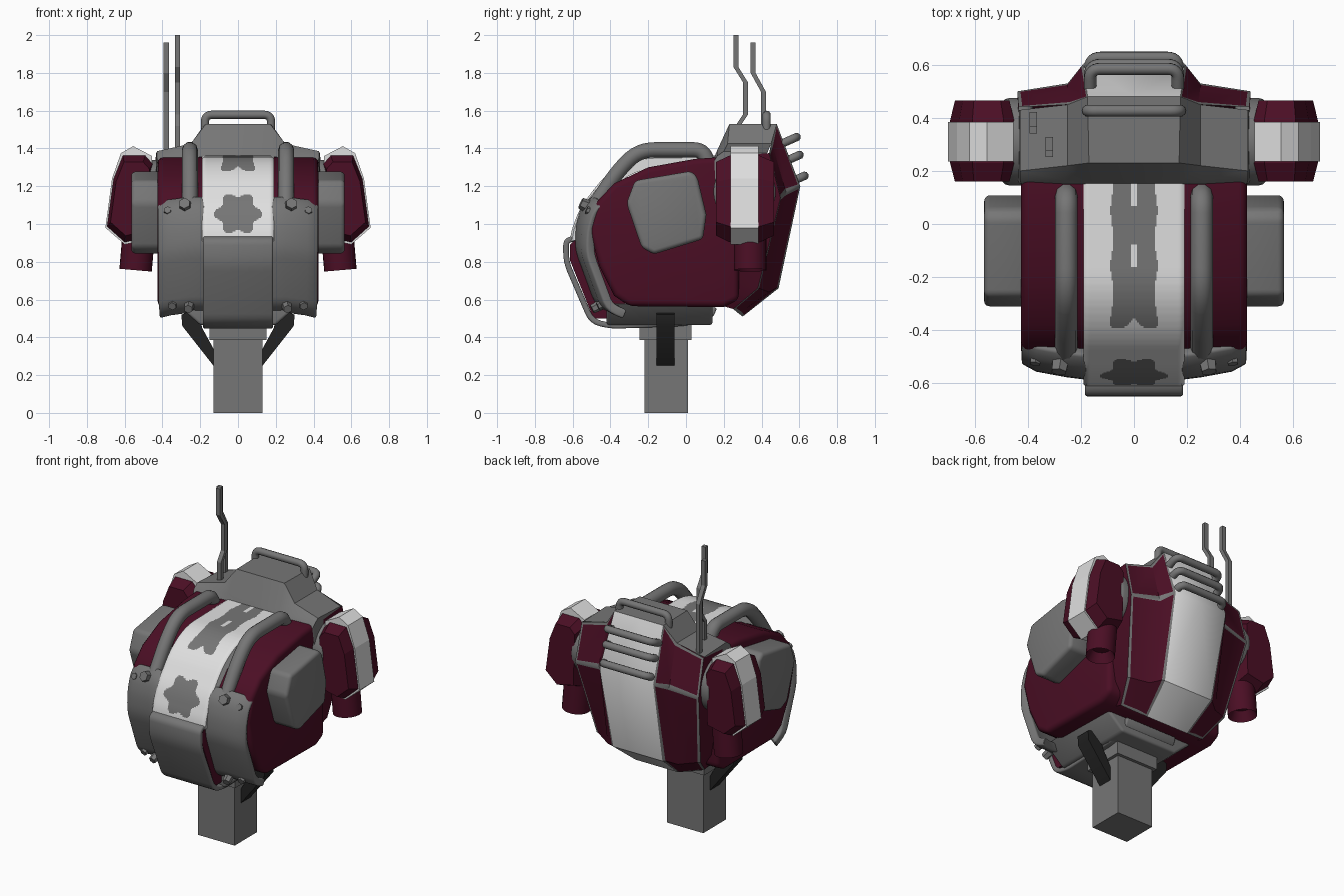
import bpy, bmesh, math
from mathutils import Vector, Matrix

if "Cube" in bpy.data.objects:
    bpy.data.objects.remove(bpy.data.objects["Cube"])

def material(name, rgb):
    m = bpy.data.materials.new(name)
    m.diffuse_color = (*rgb, 1)
    m.use_nodes = True
    m.node_tree.nodes["Principled BSDF"].inputs["Base Color"].default_value = m.diffuse_color
    return m

MAROON = material("maroon", (0.07, 0.0045, 0.018))
GRAY = material("gray", (0.18, 0.18, 0.18))
WHITE = material("off_white", (0.74, 0.74, 0.74))
BLACK = material("black", (0.016, 0.016, 0.016))

def finish(ob, mats, mirror=False, bevel=0, seg=3, thick=0, angle=35):
    """Materials, modifiers, conversion to mesh and shading."""
    bpy.context.scene.collection.objects.link(ob)
    for m in mats:
        ob.data.materials.append(m)
    if thick:
        s = ob.modifiers.new("solid", 'SOLIDIFY')
        s.thickness, s.offset = thick, 0
    if bevel:
        b = ob.modifiers.new("bevel", 'BEVEL')
        b.width, b.segments, b.limit_method = bevel, seg, 'ANGLE'
    if mirror:
        ob.modifiers.new("mirror", 'MIRROR')
    bpy.ops.object.select_all(action='DESELECT')
    ob.select_set(True)
    bpy.context.view_layer.objects.active = ob
    bpy.ops.object.convert(target='MESH')
    bpy.ops.object.shade_smooth_by_angle(angle=math.radians(angle))
    return ob

def from_bm(name, bm, mats, **kw):
    bmesh.ops.recalc_face_normals(bm, faces=bm.faces)
    me = bpy.data.meshes.new(name)
    bm.to_mesh(me)
    bm.free()
    return finish(bpy.data.objects.new(name, me), mats, **kw)

def grid(rows, cap=False, closed=False):
    """Bmesh of quads through rows of 3D points."""
    bm = bmesh.new()
    v = [[bm.verts.new(p) for p in r] for r in rows]
    n = len(v[0])
    for a, b in zip(v, v[1:]):
        for i in range(n if closed else n - 1):
            j = (i + 1) % n
            bm.faces.new((a[i], a[j], b[j], b[i]))
    if cap:
        bm.faces.new(v[0])
        bm.faces.new(v[-1])
    return bm

def prism(name, pts, axis, a, b, mat, **kw):
    """Extrude a (y,z) profile along x, or an (x,z) profile along y."""
    put = (lambda p, t: (t, p[0], p[1])) if axis == 'x' else (lambda p, t: (p[0], t, p[1]))
    bm = grid([[put(p, t) for p in pts] for t in (a, b)], cap=True, closed=True)
    return from_bm(name, bm, [mat], **kw)

def box(name, x, y0, y1, z0, z1, mat, **kw):
    return prism(name, [(y0, z0), (y1, z0), (y1, z1), (y0, z1)], 'x', -x, x, mat, **kw)

def rounded(pts, r, n=6):
    """Path with its inner corners rounded."""
    pts = [Vector(p) for p in pts]
    out = [pts[0]]
    for a, p, b in zip(pts, pts[1:], pts[2:]):
        d = min(r, (a - p).length * .49, (b - p).length * .49)
        s, e = p + (a - p).normalized() * d, p + (b - p).normalized() * d
        for i in range(n + 1):
            t = i / n
            out.append(s * (1 - t) ** 2 + p * 2 * t * (1 - t) + e * t * t)
    return out + [pts[-1]]

def pipe(name, pts, r, bend, mat, res=3, mirror=False):
    cu = bpy.data.curves.new(name, 'CURVE')
    cu.dimensions, cu.bevel_depth, cu.bevel_resolution, cu.use_fill_caps = '3D', r, res, True
    path = rounded(pts, bend) if bend else [Vector(p) for p in pts]
    s = cu.splines.new('POLY')
    s.points.add(len(path) - 1)
    for q, p in zip(s.points, path):
        q.co = (*p, 1)
    return finish(bpy.data.objects.new(name, cu), [mat], mirror=mirror, angle=50)

def resample(path, n):
    path = [Vector(p) for p in path]
    ln = [(b - a).length for a, b in zip(path, path[1:])]
    out = []
    for k in range(n + 1):
        d, i = sum(ln) * k / n, 0
        while i < len(ln) - 1 and d > ln[i]:
            d -= ln[i]
            i += 1
        out.append(path[i].lerp(path[i + 1], min(1, d / ln[i])))
    return out

# Neck post, collar and brackets
box("neck_post", .13, -.22, .01, 0, .4, GRAY)
box("neck_collar", .15, -.245, .03, .385, .5, GRAY)
prism("neck_bracket", [(.13, .25), (.13, .34), (.19, .45), (.21, .55), (.30, .52), (.295, .46)],
      'y', -.155, -.06, BLACK, mirror=True)

# Main shell and underside
prism("main_shell", [(-.47, 1.12), (-.38, 1.215), (-.2, 1.30), (.05, 1.345), (.28, 1.36), (.28, .6),
                     (.2, .56), (-.3, .565), (-.38, .62), (-.46, .78), (-.51, .97)],
      'x', -.425, .425, MAROON, bevel=.03)
prism("under_plate", [(-.33, .58), (-.2, .465), (.2, .465), (.33, .58)], 'y', -.42, .14, GRAY, bevel=.015)

# Painted white crest running over the top
crest = [Vector(p) for p in rounded([(.17, 1.362), (-.26, 1.355), (-.42, 1.27), (-.56, 1.09), (-.605, .97), (-.615, .91)], .1)]
cols = [(-.19, .15), (-.19, .02), (-.18, .003)] + [(-.17 + .34 * i / 56, 0) for i in range(57)] + \
       [(.18, .003), (.19, .02), (.19, .15)]
mid = Vector((-.05, .95))
bm = grid([[(x, *p.lerp(mid, k)) for x, k in cols] for p in resample(crest, 120)])
for f in bm.faces:
    x, y, z = f.calc_center_median()
    a = abs(x)
    stripe = y > -.39 + max(0, .035 - a) and a < .083 + .006 * math.sin(30 * y) and z > 1.2
    slit = a < .012 and (y > .07 or -.16 < y < -.08)
    u, w = x / 1.1, z - 1.055
    blob = math.hypot(u, w) < .102 * (1 + .14 * math.cos(6 * math.atan2(w, u))) and y < -.4
    f.material_index = int((stripe and not slit) or blob)
from_bm("crest", bm, [WHITE, GRAY])

# Chin guard: gray skin over a maroon core
chin = rounded([(-.59, .925), (-.635, .91), (-.635, .80), (-.50, .485), (-.40, .46), (.0, .475), (.13, .51), (.15, .56)], .05, 4)
from_bm("chin_guard", grid([[(x, *p) for x in (-.185, 0, .185)] for p in chin]), [GRAY], thick=.03, bevel=.01)
prism("chin_core", [(-.57, .93), (-.615, .89), (-.615, .81), (-.49, .5), (-.3, .5), (-.3, .93)],
      'x', -.178, .178, MAROON)

# Jaw plates with hex bolts
jaw = [(-.47, 1.13), (-.52, 1.09), (-.55, 1.0), (-.555, .87), (-.45, .585), (-.37, .55)]
from_bm("jaw_plate", grid([[(x, y + d, z - e) for x, d, e in ((.17, -.01, 0), (.25, 0, 0), (.36, .02, .015), (.415, .05, .03))]
                           for y, z in rounded(jaw, .05, 3)]), [GRAY], thick=.05, bevel=.012, mirror=True)
for x, y, z, r, nz in ((.28, -.535, 1.10, .036, .45), (.37, -.505, 1.065, .024, .45),
                       (.26, -.475, .56, .028, -.5), (.345, -.445, .575, .026, -.5)):
    bm = bmesh.new()
    rot = Vector((.15, -1, nz)).to_track_quat('Z', 'Y').to_matrix().to_4x4()
    bmesh.ops.create_cone(bm, cap_ends=True, segments=6, radius1=r, radius2=r * .85, depth=.05,
                          matrix=Matrix.Translation((x, y, z)) @ rot)
    from_bm("jaw_bolt", bm, [GRAY], mirror=True)

# Ear pads
prism("ear_pad", [(-.315, 1.11), (-.27, 1.23), (.025, 1.28), (.06, 1.25), (.108, 1.05), (.09, .92), (-.17, .84), (-.235, .875)],
      'x', .39, .565, GRAY, bevel=.045, seg=4, mirror=True, angle=50)

# Guard rails
pipe("guard_rail", [(.255, -.5, 1.07), (.255, -.37, 1.27), (.255, -.25, 1.393), (.255, .09, 1.393), (.255, .125, 1.30)],
     .042, .1, GRAY, mirror=True)
pipe("top_handle", [(.175, .427, 1.5), (.175, .427, 1.578), (-.175, .427, 1.578), (-.175, .427, 1.5)], .022, .04, GRAY)
for y, z in ((.585, 1.46), (.60, 1.365), (.627, 1.255)):
    b = (y - .09, z - .04)
    pipe("rear_rung", [(.165, *b), (.165, y, z), (-.165, y, z), (-.165, *b)], .023, .04, GRAY)

# Raised collar behind the crest
rows = [[(0, .15, 1.355), (.18, .15, 1.355), (.26, .15, 1.35), (.425, .15, 1.335), (.445, .16, 1.1)],
        [(0, .165, 1.39), (.18, .165, 1.39), (.26, .165, 1.375), (.43, .165, 1.36), (.445, .165, 1.1)],
        [(0, .23, 1.53), (.17, .23, 1.53), (.25, .22, 1.425), (.43, .2, 1.385), (.445, .2, 1.1)],
        [(0, .48, 1.53), (.175, .48, 1.53), (.25, .45, 1.425), (.43, .43, 1.375), (.445, .43, 1.1)]]
from_bm("collar", grid(rows), [GRAY], mirror=True)

# Back shell: white spine, maroon side panels with gray borders
rows = [[(0, .48, 1.53), (.175, .48, 1.53), (.25, .45, 1.425), (.435, .44, 1.375), (.435, .25, 1.36)],
        [(0, .605, 1.2), (.19, .605, 1.2), (.25, .53, 1.17), (.44, .50, 1.14), (.435, .25, 1.12)],
        [(0, .49, .66), (.175, .49, .66), (.25, .44, .64), (.37, .38, .66), (.38, .23, .68)],
        [(0, .30, .51), (.15, .30, .51), (.22, .28, .525), (.31, .25, .55), (.31, .18, .57)]]
bm = grid(rows)
bmesh.ops.recalc_face_normals(bm, faces=bm.faces)
bm.faces.ensure_lookup_table()
F = list(bm.faces)
panels = [[F[1], F[2]], [F[5], F[6], F[9], F[10]], [F[3], F[7], F[11]]]
for g in panels:
    for f in g:
        f.material_index = 1
for g in panels[:2]:
    for f in bmesh.ops.inset_region(bm, faces=g, thickness=.018, use_boundary=True)["faces"]:
        f.material_index = 2
from_bm("back_shell", bm, [WHITE, MAROON, GRAY], mirror=True)

# Shoulder joints and pods
ring = [(.31 + .165 * math.cos(t * math.pi / 16), 1.17 + .17 * math.sin(t * math.pi / 16)) for t in range(32)]
prism("shoulder_joint", ring, 'x', .38, .50, GRAY, bevel=.03, mirror=True)
pod = [(.45, 1.32), (.49, 1.365), (.61, 1.365), (.66, 1.24), (.695, .985), (.60, .90), (.46, .93)]
def inset(s):
    return [(.57 + (x - .57) * s, 1.14 + (z - 1.14) * s) for x, z in pod]
bm = grid([[(x, y, z) for x, z in inset(s)] for y, s in ((.16, .84), (.23, .985), (.39, .985), (.465, .84))],
          cap=True, closed=True)
from_bm("shoulder_pod", bm, [MAROON], mirror=True, angle=10)
prism("pod_band", [(.455, 1.36), (.555, 1.412), (.62, 1.375), (.667, 1.24), (.702, .98), (.60, .892), (.46, .92)],
      'y', .235, .385, WHITE, mirror=True, angle=10)

# Hollow nozzles under the pods
bm = bmesh.new()
bmesh.ops.create_cone(bm, cap_ends=True, segments=24, radius1=.086, radius2=.086, depth=.28)
low = min(bm.faces, key=lambda f: f.calc_center_median().z)
bmesh.ops.inset_region(bm, faces=[low], thickness=.03)
bmesh.ops.translate(bm, verts=low.verts, vec=(0, 0, .06))
bmesh.ops.transform(bm, matrix=Matrix.Translation((.53, .34, .895)) @ Matrix.Rotation(math.radians(-5), 4, 'Y'), verts=bm.verts)
from_bm("pod_nozzle", bm, [MAROON], mirror=True)

# Cranked aerials
for x, path in ((-.32, [(.275, 1.38), (.275, 1.52), (.315, 1.58), (.315, 1.75), (.265, 1.83), (.265, 2.0)]),
                (-.38, [(.41, 1.36), (.41, 1.70), (.355, 1.80), (.355, 1.96)])):
    bm = grid([[(x + a * .014, y + b * .013, z) for a, b in ((-1, -1), (1, -1), (1, 1), (-1, 1))] for y, z in path],
              cap=True, closed=True)
    from_bm("aerial", bm, [GRAY], angle=10)
